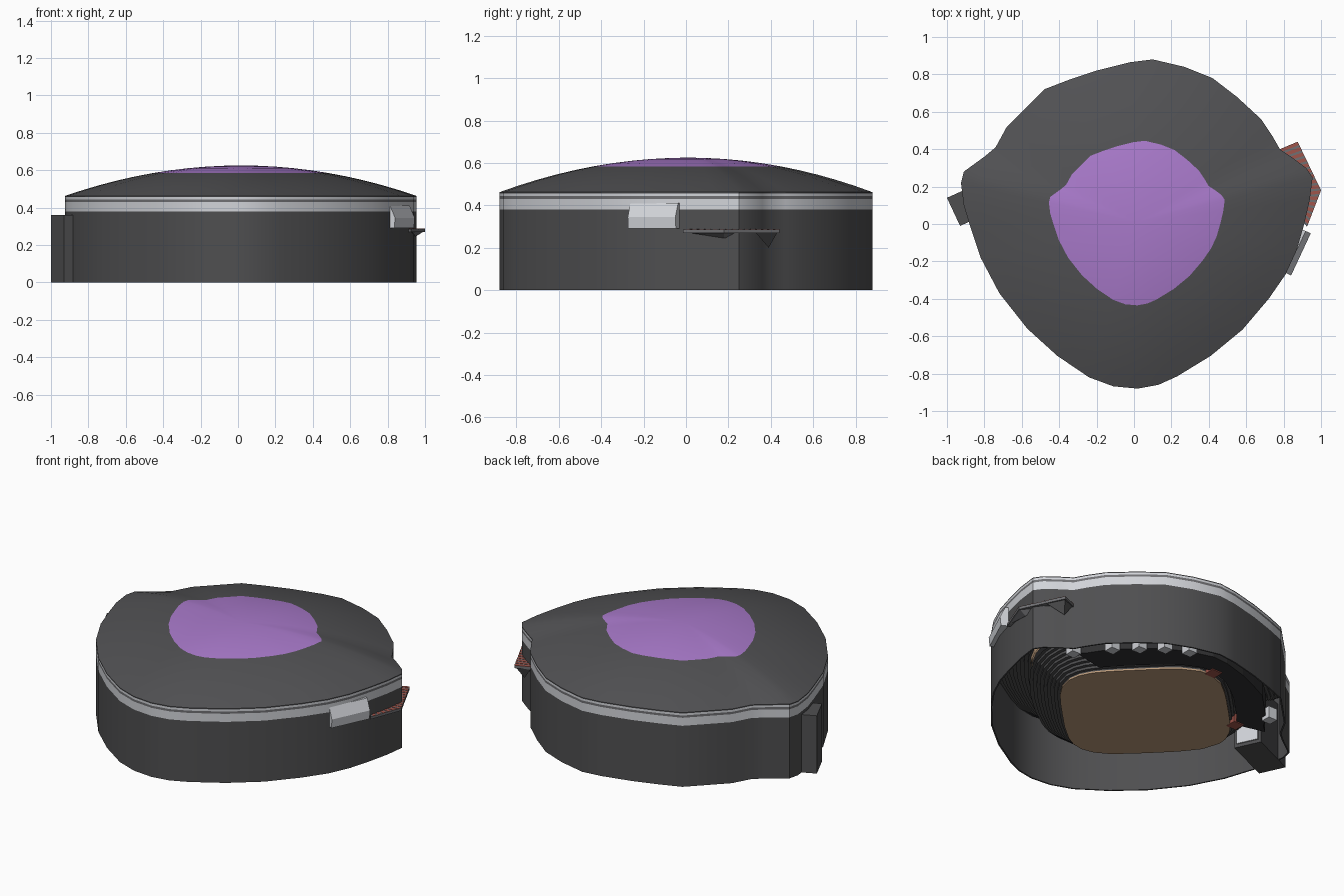
import bpy, bmesh, math
from mathutils import Vector

cube = bpy.data.objects.get("Cube")
if cube:
    bpy.data.objects.remove(cube)


def material(name, r, g, b):
    m = bpy.data.materials.new(name)
    m.use_nodes = True
    m.diffuse_color = (r, g, b, 1)
    m.node_tree.nodes["Principled BSDF"].inputs["Base Color"].default_value = (r, g, b, 1)
    return m


ROOF = material("roof grey", .083, .083, .088)
WALL = material("wall grey", .078, .078, .081)
LIGHT = material("light grey", .64, .655, .69)
TRIM = material("trim grey", .16, .16, .17)
PURPLE = material("purple", .4, .195, .6)
BROWN = material("floor brown", .5, .33, .2)
BLACK = material("black", .03, .03, .032)
RED = material("dull red", .35, .09, .07)


def finish(bm, name, mats, smooth=False):
    bmesh.ops.recalc_face_normals(bm, faces=bm.faces)
    mesh = bpy.data.meshes.new(name)
    bm.to_mesh(mesh)
    bm.free()
    ob = bpy.data.objects.new(name, mesh)
    bpy.context.collection.objects.link(ob)
    for m in mats:
        mesh.materials.append(m)
    if smooth:
        bpy.ops.object.select_all(action="DESELECT")
        ob.select_set(True)
        bpy.context.view_layer.objects.active = ob
        bpy.ops.object.shade_smooth_by_angle(angle=math.radians(28))
    return ob


def loft(name, rings, mats, bands=None, closed=True, caps=(), smooth=False):
    """Skin equal-length rings; bands gives a material per strip, caps the rings to fill."""
    bm = bmesh.new()
    rows = [[bm.verts.new(p) for p in ring] for ring in rings]
    n = len(rows[0])
    for k, (a, b) in enumerate(zip(rows, rows[1:])):
        for i in range(n if closed else n - 1):
            j = (i + 1) % n
            f = bm.faces.new((a[i], a[j], b[j], b[i]))
            f.material_index = bands[k] if bands else 0
    for c in caps:
        f = bm.faces.new(rows[c])
        f.material_index = bands[c] if bands else 0
    return finish(bm, name, mats, smooth)


def prism(name, pts, z0, z1, mat):
    return loft(name, [[(x, y, z) for x, y in pts] for z in (z0, z1)], [mat], caps=(0, -1))


def small_box(name, x, y, r, z0, z1, mat):
    return prism(name, [(x - r, y - r), (x + r, y - r), (x + r, y + r), (x - r, y + r)],
                 z0, z1, mat)


def hull(name, pts, mat):
    bm = bmesh.new()
    for p in pts:
        bm.verts.new(p)
    bmesh.ops.convex_hull(bm, input=bm.verts)
    return finish(bm, name, [mat])


# Plan outline of the building, counter-clockwise from the front
OUTLINE = [
    (.02, -.88), (.13, -.86), (.23, -.815), (.41, -.705), (.58, -.565), (.72, -.40),
    (.81, -.27), (.87, -.14), (.91, 0), (.94, .13), (.955, .25), (.92, .30),
    (.84, .36), (.78, .40), (.74, .47), (.68, .56), (.55, .68), (.42, .78),
    (.27, .84), (.10, .88), (-.02, .865), (-.2, .82), (-.35, .77), (-.48, .72),
    (-.58, .62), (-.68, .52), (-.74, .41), (-.80, .36), (-.91, .28), (-.925, .22),
    (-.91, .1), (-.88, 0), (-.82, -.18), (-.72, -.37), (-.57, -.56), (-.41, -.705),
    (-.24, -.82), (-.11, -.868)]
CX, CY = .015, .01


def ring(s, z):
    return [(CX + (x - CX) * s, CY + (y - CY) * s, z) for x, y in OUTLINE]


def pitch_point(x, y):
    """Point on the rounded square pitch in the direction of an outline point."""
    a = math.atan2(y - CY, x - CX)
    c, s = math.cos(a - math.pi / 4), math.sin(a - math.pi / 4)
    r = .465 * (c ** 4 + s ** 4) ** -.25
    return CX - .03 + r * math.cos(a), CY + .07 + r * math.sin(a)


def bowl(t, z, part=slice(None)):
    """Ring part of the way from the pitch edge to the outer wall."""
    out = []
    for x, y in OUTLINE[part]:
        px, py = pitch_point(x, y)
        out.append((px + (x - px) * t, py + (y - py) * t, z))
    return out


# Outer wall, with the pale band, trim and bright line at its top
loft("outer_wall", [ring(.99, .44), ring(.99, 0), ring(1, 0), ring(1, .38),
                    ring(1, .43), ring(1, .444), ring(1, .456)],
     [WALL, LIGHT, TRIM], [0, 0, 0, 1, 2, 1], smooth=True)

# Domed roof with a coloured centre
levels = [1, .9, .8, .7, .6, .5, .4, .3, .2, .1, .03]
loft("domed_roof", [ring(1, .456)] + [ring(s, .625 - .163 * s * s) for s in levels],
     [ROOF, PURPLE], [0 if s >= .5 else 1 for s in levels], caps=(-1,), smooth=True)

# Pitch and two terraced stands
prism("pitch", [p[:2] for p in bowl(.01, 0)], .025, .035, BROWN)


def stand(name, t0, z0, t1, z1, steps):
    rings = [bowl(t0, z0)]
    for k in range(steps):
        z = z0 + (z1 - z0) * (k + 1) / steps
        rings += [bowl(t0 + (t1 - t0) * k / steps, z),
                  bowl(t0 + (t1 - t0) * (k + 1) / steps, z)]
    loft(name, rings, [WALL])


stand("lower_stand", 0, .03, .45, .17, 9)
stand("upper_stand", .42, .24, .97, .40, 10)
loft("upper_stand_parapet", [bowl(.42, .22), bowl(.42, .26), bowl(.44, .26), bowl(.44, .22)],
     [BROWN])

# Concourse under the rear stands, with service boxes and red gates
rear = slice(12, 28)
loft("rear_concourse", [bowl(t, z, rear) for t, z in
                        ((.14, .03), (.14, .08), (.66, .16), (.66, .03), (.14, .03))],
     [BLACK], closed=False)
for i in (12, 15, 16, 17, 18, 25):
    x, y, _ = bowl(.72, 0)[i]
    small_box(f"service_box_{i}", x, y, .03, .008, .08, LIGHT)
for i in (20, 27):
    x, y, _ = bowl(.1, 0)[i]
    small_box(f"red_gate_{i}", x, y, .035, .024, .09, RED)

# Entrance tunnel on the right side, reaching inside
start, across, inward = Vector((-1, .14)), Vector((.07, -.15)), Vector((.91, .41))


def tunnel(a, b, w0=0, w1=1):
    return [start + across * w + inward * d for w, d in ((w0, a), (w1, a), (w1, b), (w0, b))]


prism("entrance_tunnel", tunnel(0, .32), 0, .36, WALL)
prism("tunnel_inner_face", tunnel(.321, .329, .1, .9), .02, .2, LIGHT)

# Pale cabin on the left side, the upper half of its outer face leaning back
a, b, n = Vector((.945, -.05)), Vector((.84, -.275)), Vector((-.91, .42))
profile = ((.1, .29), (.005, .29), (.0, .345), (.03, .41), (.1, .41))
loft("side_cabin", [[(*(p + n * d), z) for d, z in profile] for p in (a, b)], [LIGHT],
     caps=(0, -1))

# Pointed canopy on the left side, with red slats on top and brackets below
hinge, heel = Vector((.78, .40)), Vector((.87, .06))
back, tip, toe = Vector((.875, .44)), Vector((1, .18)), Vector((.925, -.015))
prism("side_canopy", [hinge, back, tip, toe, heel], .27, .286, TRIM)


def slats(name, a0, a1, b0, b1, count):
    """Narrow plates between the edges a0-a1 and b0-b1."""
    for k in range(count):
        f, g = k / count, (k + .6) / count
        prism(f"{name}_{k}", [a0.lerp(a1, f), a0.lerp(a1, g), b0.lerp(b1, g), b0.lerp(b1, f)],
              .286, .288, RED)


middle = hinge.lerp(heel, .7)
slats("canopy_rear_slat", hinge, middle, back, tip, 9)
slats("canopy_front_slat", middle, heel, tip, toe, 6)
hull("canopy_bracket", [(.99, .18, .27), (.93, .02, .27), (.9, .3, .27), (.95, .18, .245)], TRIM)
hull("canopy_rear_bracket", [(.87, .43, .27), (.79, .4, .27), (.92, .33, .27), (.84, .39, .2)], WALL)
